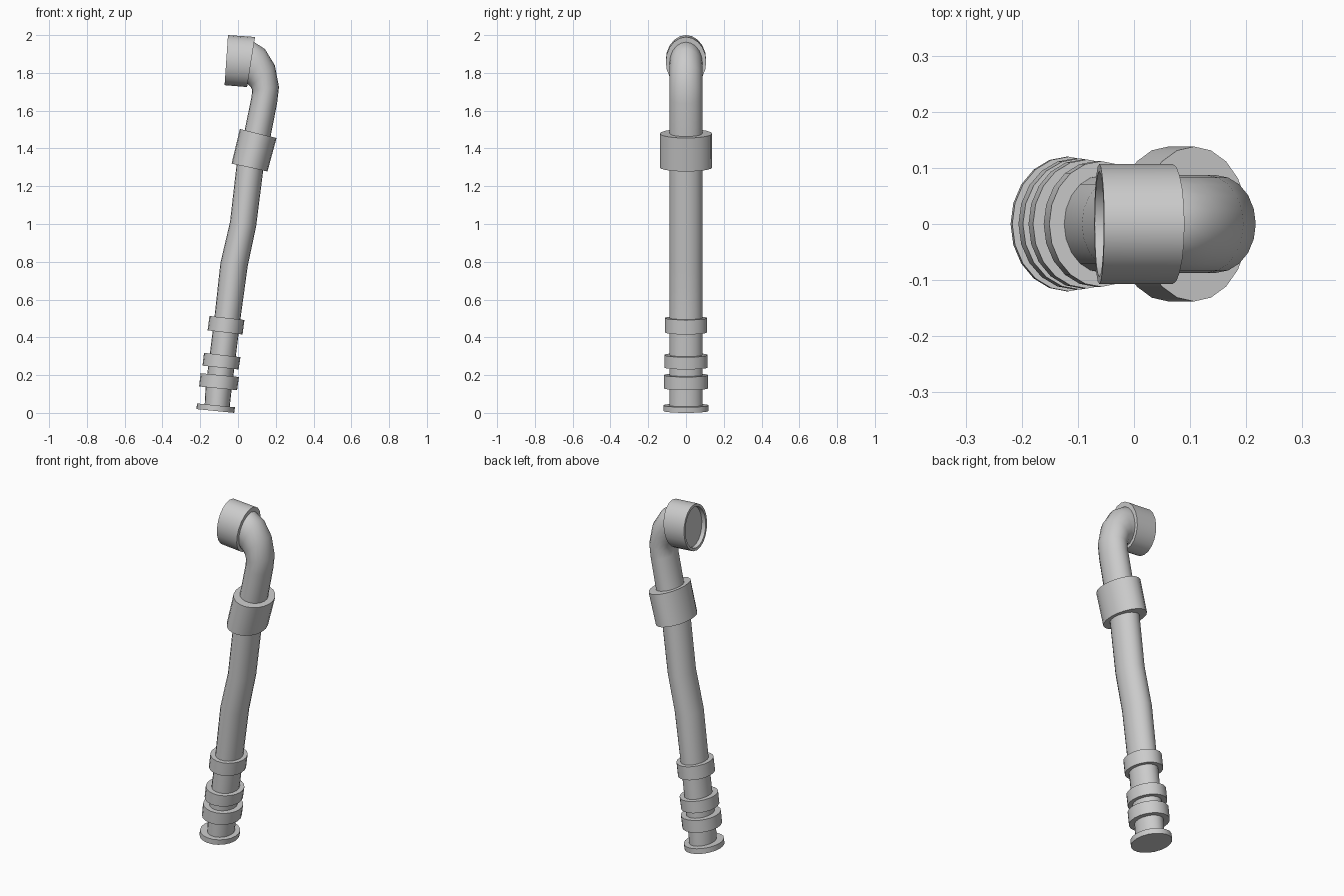
import bpy, bmesh, math
from mathutils import Vector

SIDES = 20


def loft(name, sections):
    """Skin oval rings. Each section: inner-bend point x, z, outer-bend point x, z, half width in y."""
    bm = bmesh.new()
    rings = []
    for ax, az, bx, bz, ry in sections:
        a, b = Vector((ax, 0, az)), Vector((bx, 0, bz))
        mid, half = (a + b) / 2, (b - a) / 2
        ring = []
        for i in range(SIDES):
            t = 2 * math.pi * i / SIDES
            ring.append(bm.verts.new(mid + half * math.cos(t) + Vector((0, ry * math.sin(t), 0))))
        rings.append(ring)
    for r0, r1 in zip(rings, rings[1:]):
        for i in range(SIDES):
            j = (i + 1) % SIDES
            bm.faces.new((r0[i], r0[j], r1[j], r1[i]))
    bm.faces.new(rings[0])
    bm.faces.new(rings[-1])
    bmesh.ops.recalc_face_normals(bm, faces=bm.faces)
    mesh = bpy.data.meshes.new(name)
    bm.to_mesh(mesh)
    bm.free()
    ob = bpy.data.objects.new(name, mesh)
    bpy.context.collection.objects.link(ob)
    bpy.ops.object.select_all(action='DESELECT')
    ob.select_set(True)
    bpy.context.view_layer.objects.active = ob
    bpy.ops.object.shade_smooth_by_angle(angle=math.radians(30))
    return ob


# Bent main tube, from the foot up into the end cup
W = 0.087
loft("bent_tube", [(*p, W) for p in (
    (-0.177, 0.032, -0.045, 0.021),
    (-0.172, 0.132, -0.034, 0.120),
    (-0.124, 0.513, 0.013, 0.497),
    (-0.093, 0.794, 0.051, 0.775),
    (-0.042, 1.012, 0.096, 0.988),
    (-0.008, 1.310, 0.133, 1.280),
    (0.034, 1.490, 0.172, 1.460),
    (0.072, 1.675, 0.207, 1.640),
    (0.075, 1.710, 0.217, 1.725),
    (0.066, 1.728, 0.195, 1.840),
    (0.056, 1.737, 0.143, 1.926),
    (0.048, 1.745, 0.085, 1.963),
    (0.030, 1.750, 0.055, 1.965))])

# Foot flange, lower rings and upper collar
bands = {
    "foot_flange": ((-0.220, 0.020, -0.020, 0.000), (-0.217, 0.050, -0.016, 0.030), 0.120),
    "lower_ring": ((-0.206, 0.140, -0.005, 0.120), (-0.198, 0.210, 0.005, 0.190), 0.117),
    "middle_ring": ((-0.188, 0.250, 0.003, 0.230), (-0.180, 0.318, 0.013, 0.295), 0.115),
    "upper_ring": ((-0.161, 0.437, 0.024, 0.415), (-0.151, 0.513, 0.034, 0.492), 0.112),
    "collar": ((-0.034, 1.320, 0.156, 1.278), (0.010, 1.503, 0.204, 1.455), 0.138),
}
for name, (low, high, width) in bands.items():
    loft(name, [(*low, width), (*high, width)])

# End cup with a shallow recess in its open face
loft("end_cup", [
    (0.048, 1.725, 0.090, 1.990, 0.107),
    (-0.071, 1.735, -0.053, 2.000, 0.107),
    (-0.070, 1.751, -0.054, 1.984, 0.094),
    (-0.045, 1.749, -0.029, 1.982, 0.094)])
